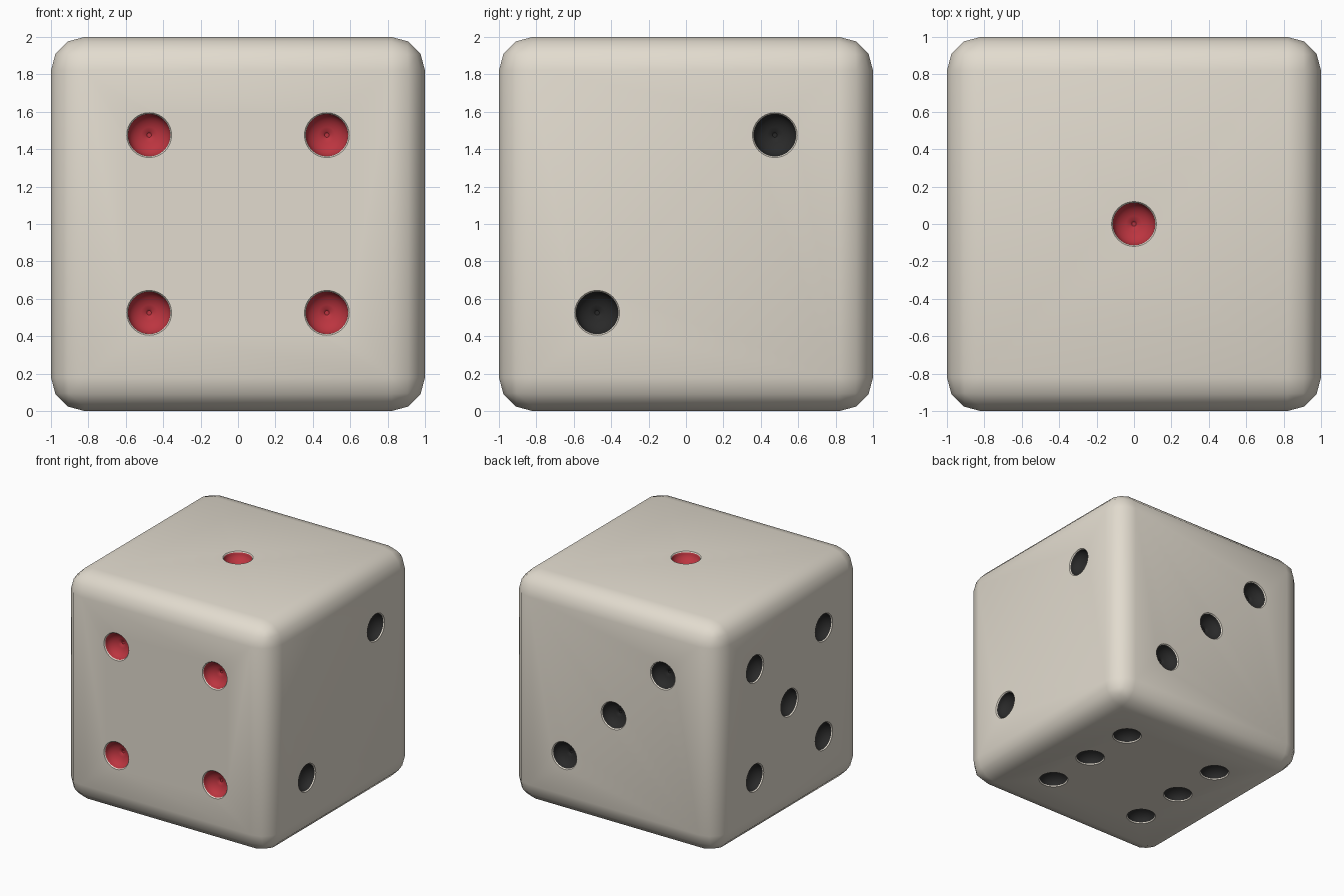
import bpy, bmesh
from math import cos, sin, pi, radians
from mathutils import Vector

if "Cube" in bpy.data.objects:
    bpy.data.objects.remove(bpy.data.objects["Cube"])

P = 0.475      # pip offset from face centre
SIDES = 32


def material(name, rgb):
    m = bpy.data.materials.new(name)
    m.diffuse_color = (*rgb, 1)
    m.use_nodes = True
    m.node_tree.nodes["Principled BSDF"].inputs["Base Color"].default_value = m.diffuse_color
    return m


mats = [material("ivory", (0.76, 0.71, 0.62)),
        material("red", (0.50, 0.035, 0.05)),
        material("black", (0.022, 0.022, 0.022))]


def make_object(name, bm):
    me = bpy.data.meshes.new(name)
    bm.to_mesh(me)
    bm.free()
    for m in mats:
        me.materials.append(m)
    ob = bpy.data.objects.new(name, me)
    bpy.context.collection.objects.link(ob)
    return ob


# Die body: rounded cube
bm = bmesh.new()
bmesh.ops.create_cube(bm, size=2)
bmesh.ops.translate(bm, verts=bm.verts, vec=(0, 0, 1))
bmesh.ops.bevel(bm, geom=bm.edges[:], offset=0.18, segments=3,
                profile=0.5, affect='EDGES', clamp_overlap=True)
die = make_object("die_body", bm)

# Pip profile (radius, height): ivory rim, coloured bowl, tiny centre dimple
profile = [(0.12, 0.05), (0.12, 0.0), (0.113, -0.008)]
profile += [(0.113 * cos(t), -0.008 - 0.08 * sin(t))
            for t in (i * pi / 16 for i in range(1, 8))]
profile += [(0.012, -0.095)]


def add_pip(bm, centre, normal, mat):
    rot = Vector((0, 0, 1)).rotation_difference(normal)
    rings = [[bm.verts.new(centre + rot @ Vector((r * cos(a), r * sin(a), h)))
              for a in (2 * pi * k / SIDES for k in range(SIDES))]
             for r, h in profile]
    bm.faces.new(rings[0])
    bm.faces.new(rings[-1]).material_index = mat
    for i, (lo, hi) in enumerate(zip(rings, rings[1:])):
        for k in range(SIDES):
            j = (k + 1) % SIDES
            f = bm.faces.new((lo[k], lo[j], hi[j], hi[k]))
            f.material_index = mat if i >= 2 else 0


# Faces: normal, two in-face axes, pip places, material index
X, Y, Z = Vector((1, 0, 0)), Vector((0, 1, 0)), Vector((0, 0, 1))
corners = [(u, v) for u in (-1, 1) for v in (-1, 1)]
faces = [
    (Z, X, Y, [(0, 0)], 1),
    (-Y, X, Z, corners, 1),
    (X, Y, Z, [(1, 1), (-1, -1)], 2),
    (Y, -X, Z, [(1, 1), (0, 0), (-1, -1)], 2),
    (-X, Y, Z, corners + [(0, 0)], 2),
    (-Z, X, Y, [(u, v) for u in (-1, 1) for v in (-1, 0, 1)], 2),
]
bm = bmesh.new()
for n, a, b, spots, mat in faces:
    for u, v in spots:
        add_pip(bm, Z + n + a * (u * P) + b * (v * P), n, mat)
bmesh.ops.recalc_face_normals(bm, faces=bm.faces[:])
cutter = make_object("pip_cutter", bm)
cutter.hide_render = True

# Carve the pips, keeping their colours
mod = die.modifiers.new("pips", 'BOOLEAN')
mod.operation = 'DIFFERENCE'
mod.solver = 'EXACT'
mod.object = cutter
bpy.context.view_layer.objects.active = die
die.select_set(True)
bpy.ops.object.modifier_apply(modifier=mod.name)
bpy.data.objects.remove(cutter)
bpy.ops.object.shade_smooth_by_angle(angle=radians(40))
